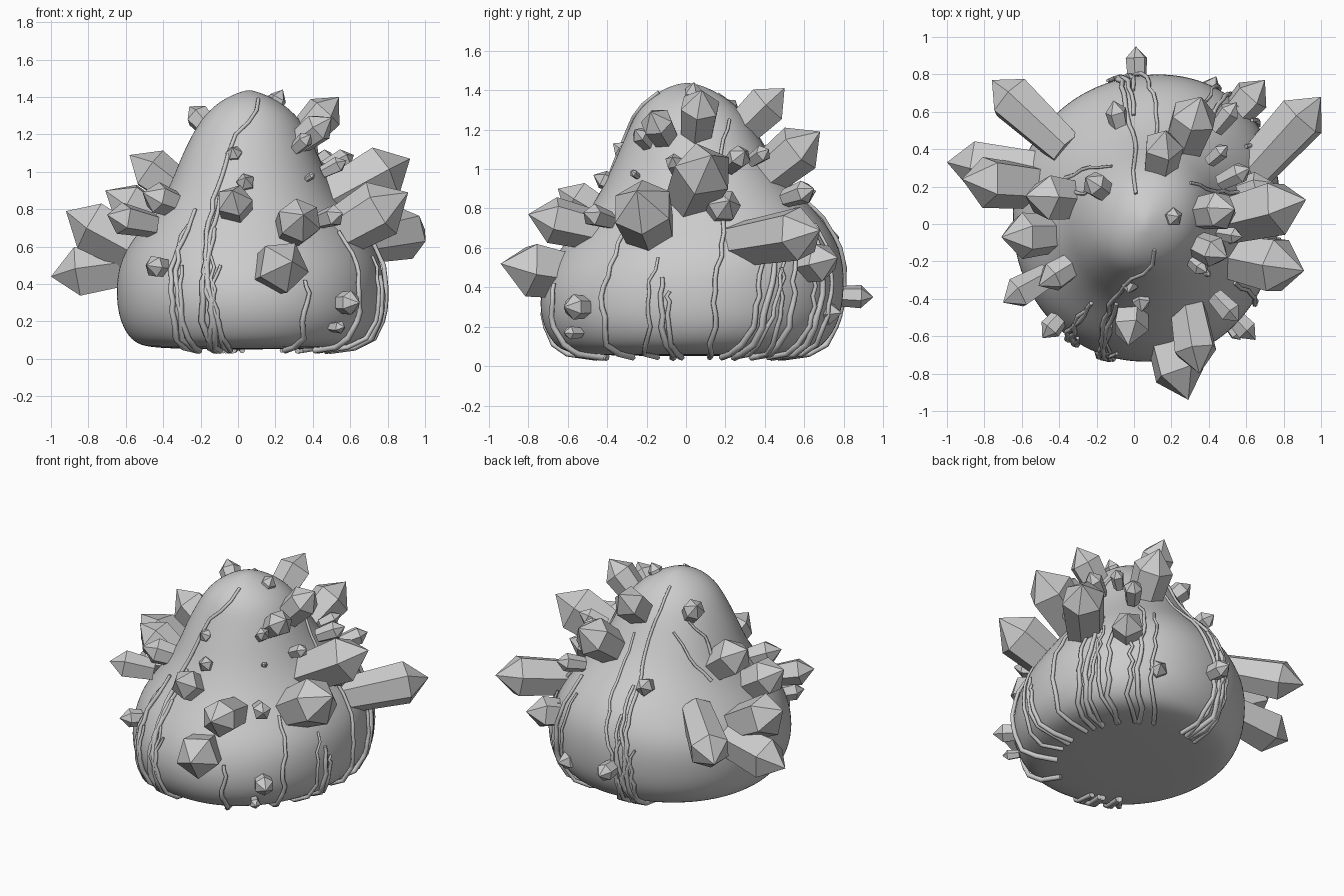
import bpy, bmesh, math, random
from mathutils import Vector

if "Cube" in bpy.data.objects:
    bpy.data.objects.remove(bpy.data.objects["Cube"])

random.seed(4)

# body rings: z, left, right, front, back extents
RINGS = [
    (0.055, .40, .48, .46, .48), (0.07, .53, .64, .62, .64), (0.12, .59, .72, .68, .71),
    (0.22, .64, .775, .735, .775), (0.36, .655, .785, .745, .80), (0.50, .64, .77, .70, .80),
    (0.62, .58, .715, .62, .77), (0.75, .47, .62, .515, .69), (0.90, .37, .515, .42, .54),
    (1.05, .315, .44, .355, .43), (1.20, .245, .38, .29, .35), (1.31, .175, .31, .24, .27),
    (1.39, .08, .20, .15, .16), (1.43, -.02, .10, .05, .06)]


def surf(deg, z, scale=1.0):
    """Point on the mound at a heading and height."""
    z = min(max(z, RINGS[0][0]), RINGS[-1][0])
    for a, b in zip(RINGS, RINGS[1:]):
        if z <= b[0]:
            break
    t = (z - a[0]) / (b[0] - a[0])
    _, l, r, f, k = [p + (q - p) * t for p, q in zip(a, b)]
    th = math.radians(deg)
    c, s = math.cos(th), math.sin(th)
    m = (abs(c) ** 2.1 + abs(s) ** 2.1) ** (-1 / 2.1)
    low = min(1, max(0, (0.8 - z) / 0.3))
    # foot leans toward the back right, waist is fuller on that diagonal
    m *= (1 + 0.05 * math.sin(2 * th) * (1 - 0.6 * low) + 0.035 * low * c * s * (c + s)) * scale
    return Vector(((r - l) / 2 + (l + r) / 2 * c * m, (k - f) / 2 + (f + k) / 2 * s * m, z))


def add_mesh(name, bm):
    bmesh.ops.recalc_face_normals(bm, faces=bm.faces)
    me = bpy.data.meshes.new(name)
    bm.to_mesh(me)
    bm.free()
    ob = bpy.data.objects.new(name, me)
    bpy.context.collection.objects.link(ob)
    return ob


# smooth rock mound
bm = bmesh.new()
N = 40
loops = [[bm.verts.new(surf(360 * i / N, r[0])) for i in range(N)] for r in RINGS]
for a, b in zip(loops, loops[1:]):
    for i in range(N):
        bm.faces.new((a[i], a[(i + 1) % N], b[(i + 1) % N], b[i]))
for loop, z in ((loops[0], 0.05), (loops[-1], 1.437)):
    mid = sum((v.co for v in loop), Vector()) / N
    tip = bm.verts.new((mid.x, mid.y, z))
    for i in range(N):
        bm.faces.new((loop[i], loop[(i + 1) % N], tip))
for f in bm.faces:
    f.smooth = True
mound = add_mesh("rock_mound", bm)
sub = mound.modifiers.new("smooth", 'SUBSURF')
sub.levels = sub.render_levels = 2


# faceted crystals: tapered prism with a pointed end
def crystal(name, tip, base, r, sides):
    tip, base = Vector(tip), Vector(base)
    axis = tip - base
    L = axis.length
    rot = axis.to_track_quat('Z', 'Y')
    off = random.random() * 6
    cone = min(1.05 * r, 0.5 * L)
    bm = bmesh.new()
    rings = []
    for h, k in ((0, 0.78), (L - cone, 1.0)):
        ring = []
        for i in range(sides):
            a = off + math.tau * i / sides
            p = Vector((r * k * math.cos(a), r * k * math.sin(a), h))
            ring.append(bm.verts.new(base + rot @ p))
        rings.append(ring)
    top = bm.verts.new(tip)
    lo, hi = rings
    bm.faces.new(lo)
    for i in range(sides):
        j = (i + 1) % sides
        bm.faces.new((lo[i], lo[j], hi[j], hi[i]))
        bm.faces.new((hi[i], hi[j], top))
    add_mesh(name, bm)


# large crystals: tip, base, radius
BIG = [
    ((-1.0, .33, .44), (-.45, .28, .52), .14), ((-.76, .77, .57), (-.36, .40, .70), .135),
    ((-.92, .24, .79), (-.38, .19, .49), .145), ((-.71, -.07, .90), (-.38, -.05, .70), .125),
    ((-.58, .15, 1.09), (-.25, .12, .85), .125), ((1.0, .68, .69), (.52, .16, .60), .14),
    ((.92, .13, 1.07), (.42, .0, .80), .155), ((.91, -.25, .89), (.45, -.16, .62), .16),
    ((.70, .77, .55), (.48, .52, .50), .105), ((.54, .08, 1.40), (.28, .05, 1.12), .105),
    ((.17, .50, 1.41), (.12, .20, 1.12), .11), ((.36, .68, 1.19), (.22, .30, .88), .13),
    ((.29, -.94, .52), (.15, -.52, .45), .145), ((.35, -.80, .77), (.27, -.34, .66), .12),
    ((-.03, -.65, .90), (.0, -.35, .72), .10), ((.01, .95, .35), (.02, .68, .36), .06),
]
for n, (tip, base, r) in enumerate(BIG):
    crystal(f"large_crystal_{n + 1}", tip, base, r, 6 if n % 2 else 5)

# small crystals: tip x, y, z, radius
SMALL = [
    (.24, .04, 1.44, .05), (-.26, .25, 1.35, .07), (-.11, .66, .89, .06), (-.03, -.37, 1.13, .045),
    (.04, -.47, .97, .05), (-.51, -.33, .89, .085), (-.70, -.42, .77, .09), (-.49, -.61, .50, .06),
    (.56, -.52, .78, .06), (.65, -.62, .30, .065), (.57, -.62, .17, .035), (.41, -.28, .99, .02),
    (.39, -.26, 1.20, .045), (.50, -.18, 1.29, .085), (.58, -.07, 1.06, .045), (.62, .30, 1.09, .06),
    (.50, .42, 1.10, .045), (.75, .22, .84, .085), (.44, .79, .27, .06), (.55, .65, .90, .06),
]
for n, (x, y, z, r) in enumerate(SMALL):
    tip = Vector((x, y, z))
    inward = Vector((0.05 - x, 0.02 - y, -0.35 * min(1, max(0, z - .3)))).normalized()
    crystal(f"small_crystal_{n + 1}", tip, tip + inward * r * 3.2, r, 5 + n % 2)


# roots creeping over the mound and under its foot
def root(name, keys, width, under=0.85):
    pts = []
    for (d0, z0), (d1, z1) in zip(keys, keys[1:]):
        steps = max(2, int(abs(z1 - z0) / 0.05))
        for i in range(steps):
            t = i / steps
            pts.append(surf(d0 + (d1 - d0) * t + random.uniform(-1, 1), z0 + (z1 - z0) * t, 1.01))
    pts.append(surf(*keys[-1], 1.01))
    if under:
        d = keys[-1][0]
        for z, s in ((.12, 1.01), (.072, .98), (.055, 1.1 * under + .1)):
            d += random.uniform(-3, 3)
            pts.append(surf(d, z, s) - Vector((0, 0, .01)))
    cu = bpy.data.curves.new(name, 'CURVE')
    cu.dimensions = '3D'
    cu.bevel_depth = width
    cu.bevel_resolution = 1
    cu.use_fill_caps = True
    sp = cu.splines.new('POLY')
    sp.points.add(len(pts) - 1)
    for i, p in enumerate(pts):
        sp.points[i].co = (*p, 1)
        sp.points[i].radius = 0.6 + 0.5 * i / len(pts)
    bpy.context.collection.objects.link(bpy.data.objects.new(name, cu))


def bundle(name, deg, spread, tops):
    for n, z in enumerate(tops):
        d = deg + spread * ((n + .5) / len(tops) - .5) * 2
        keys = [(d + random.uniform(-2, 2), z), (d + random.uniform(-2, 2), z * .6 + .1),
                (d + random.uniform(-3, 3), .2)]
        root(f"{name}_{n + 1}", keys, random.uniform(.013, .019))


# long single roots
root("front_long_root", [(-70, 1.39), (-105, 1.2), (-114, .85), (-109, .5), (-106, .2)], .017)
root("back_long_root", [(110, 1.38), (98, 1.1), (104, .8), (101, .45), (100, .2)], .016)
root("back_side_root", [(80, 1.12), (86, .8), (94, .45), (97, .2)], .014)
root("upper_right_root", [(40, 1.25), (25, 1.15), (10, .85), (8, .5), (10, .2)], .014)
root("upper_left_root", [(140, 1.22), (160, 1.1), (165, .95)], .012, 0)
root("left_short_root", [(125, 1.15), (142, 1.0), (160, .85)], .012, 0)

# clusters of roots
bundle("front_root", -108, 4, (.88, .7, .55, .5))
bundle("front_left_root", -122, 3, (.72, .8, .5))
bundle("front_right_root", -66, 1, (.42,))
bundle("right_front_root", -37, 2, (.68,))
bundle("right_root", -13, 5, (.55, .45, .38))
bundle("right_back_root", 32, 8, (.6, .72, .6, .5, .55))
bundle("back_right_root", 53, 8, (.6, .8, .72))
bundle("back_root", 101, 6, (.7, .55, .85, .45, .6, .5))
